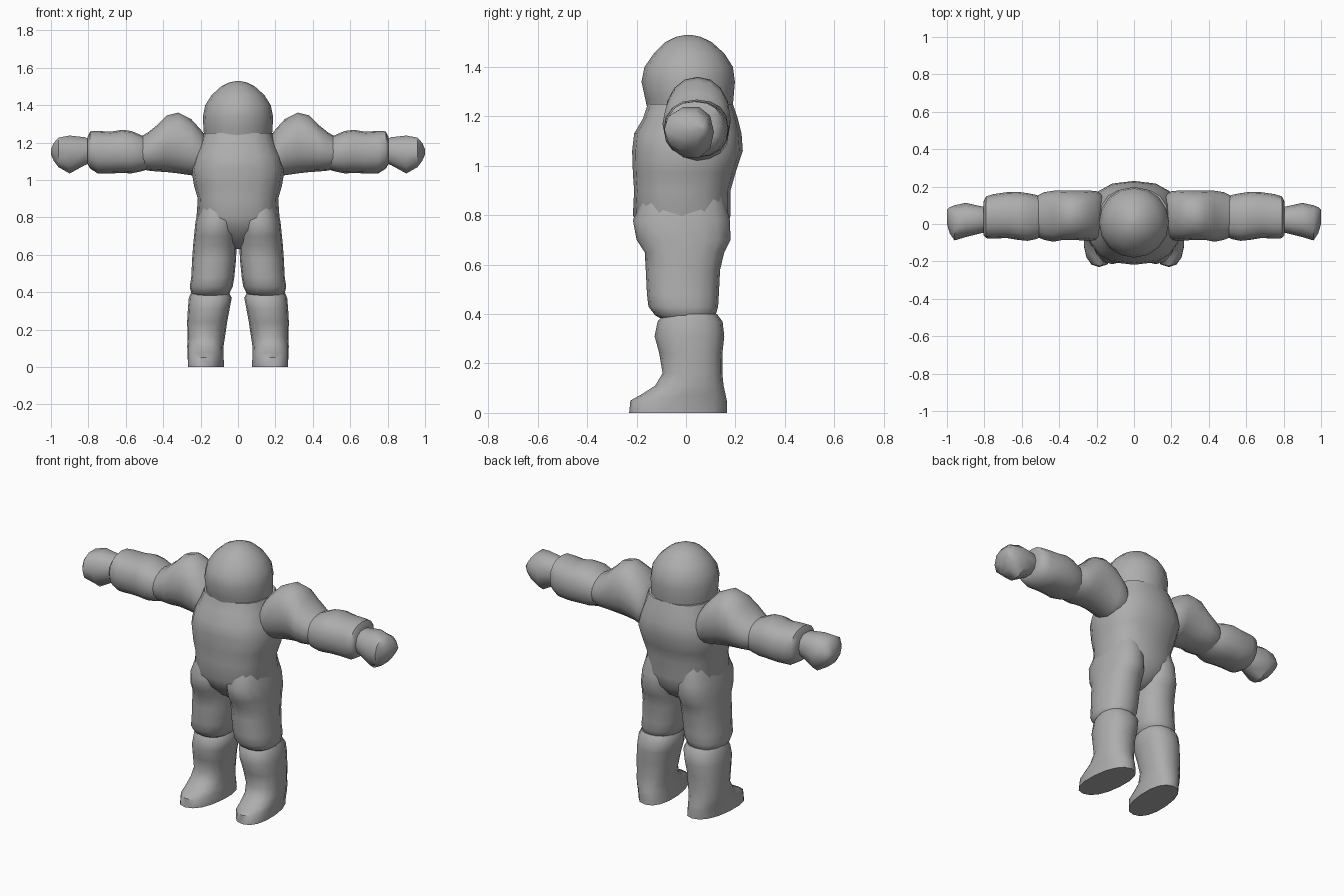
import bpy, bmesh, math

suit = bpy.data.materials.new("suit_grey")
suit.diffuse_color = (0.42, 0.42, 0.42, 1)


def loft(name, rings, axis="z", sides=16, power=2.3, mirror=False, splay=0.0):
    """Skin rounded cross-sections given as (position, a_min, a_max, b_min, b_max)."""
    bm = bmesh.new()
    loops = []
    for p, a0, a1, b0, b1 in rings:
        loop = []
        for i in range(sides):
            t = 2 * math.pi * i / sides
            c, s = math.cos(t), math.sin(t)
            a = (a0 + a1) / 2 + (a1 - a0) / 2 * math.copysign(abs(c) ** (2 / power), c)
            b = (b0 + b1) / 2 + (b1 - b0) / 2 * math.copysign(abs(s) ** (2 / power), s)
            if axis == "z":
                co = (a - splay * b * max(0, 1 - p / 0.2), b, p)
            else:
                co = (p, a, b)
            loop.append(bm.verts.new(co))
        loops.append(loop)
    for lo, hi in zip(loops, loops[1:]):
        for i in range(sides):
            j = (i + 1) % sides
            bm.faces.new((lo[i], lo[j], hi[j], hi[i]))
    bm.faces.new(loops[0][::-1])
    bm.faces.new(loops[-1])
    bmesh.ops.recalc_face_normals(bm, faces=bm.faces)
    mesh = bpy.data.meshes.new(name)
    bm.to_mesh(mesh)
    bm.free()
    mesh.materials.append(suit)
    obj = bpy.data.objects.new(name, mesh)
    bpy.context.collection.objects.link(obj)
    if mirror:
        mod = obj.modifiers.new("Mirror", "MIRROR")
        mod.use_mirror_merge = False
    bpy.ops.object.select_all(action="DESELECT")
    obj.select_set(True)
    bpy.context.view_layer.objects.active = obj
    bpy.ops.object.shade_smooth_by_angle(angle=math.radians(50))
    return obj


# Torso: from the crotch up to the collar
loft("torso", [
    (0.63, -0.03, 0.03, -0.06, 0.06),
    (0.67, -0.10, 0.10, -0.12, 0.12),
    (0.73, -0.19, 0.19, -0.18, 0.165),
    (0.80, -0.222, 0.222, -0.215, 0.18),
    (0.90, -0.215, 0.215, -0.21, 0.18),
    (0.97, -0.235, 0.235, -0.215, 0.20),
    (1.06, -0.25, 0.25, -0.218, 0.23),
    (1.13, -0.23, 0.23, -0.21, 0.225),
    (1.19, -0.205, 0.205, -0.175, 0.21),
    (1.25, -0.185, 0.185, -0.155, 0.19),
], power=2.5)

# Helmet: rounded dome with a slight step at the collar
loft("helmet", [
    (1.20, -0.175, 0.175, -0.15, 0.185),
    (1.27, -0.185, 0.185, -0.165, 0.192),
    (1.34, -0.187, 0.187, -0.18, 0.198),
    (1.40, -0.175, 0.175, -0.168, 0.19),
    (1.455, -0.14, 0.14, -0.13, 0.155),
    (1.50, -0.09, 0.09, -0.085, 0.105),
    (1.522, -0.045, 0.045, -0.04, 0.06),
    (1.53, -0.005, 0.005, 0.0, 0.02),
], power=2.0)

# Trouser legs, with a cuff that overhangs the boot
loft("leg", [
    (0.88, 0.02, 0.20, -0.17, 0.15),
    (0.78, 0.005, 0.227, -0.215, 0.178),
    (0.70, 0.005, 0.235, -0.20, 0.18),
    (0.65, 0.008, 0.24, -0.167, 0.155),
    (0.58, 0.010, 0.245, -0.163, 0.138),
    (0.48, 0.020, 0.25, -0.158, 0.133),
    (0.43, 0.028, 0.258, -0.152, 0.13),
    (0.395, 0.045, 0.25, -0.125, 0.12),
    (0.375, 0.07, 0.23, -0.09, 0.10),
], mirror=True)

# Boots, with toes pointing forward and slightly out
loft("boot", [
    (0.0, 0.072, 0.265, -0.23, 0.165),
    (0.05, 0.075, 0.267, -0.225, 0.165),
    (0.075, 0.077, 0.27, -0.18, 0.16),
    (0.11, 0.078, 0.272, -0.125, 0.152),
    (0.16, 0.070, 0.27, -0.095, 0.147),
    (0.24, 0.058, 0.272, -0.108, 0.147),
    (0.31, 0.045, 0.268, -0.127, 0.155),
    (0.37, 0.033, 0.263, -0.115, 0.148),
    (0.40, 0.05, 0.25, -0.09, 0.125),
], mirror=True, splay=0.08)

# Shoulder and upper sleeve
loft("upper_arm", [
    (0.16, -0.06, 0.15, 1.03, 1.22),
    (0.20, -0.085, 0.175, 1.01, 1.27),
    (0.25, -0.09, 0.18, 1.025, 1.325),
    (0.32, -0.085, 0.178, 1.035, 1.36),
    (0.38, -0.085, 0.18, 1.042, 1.345),
    (0.43, -0.095, 0.178, 1.045, 1.295),
    (0.48, -0.085, 0.17, 1.05, 1.255),
    (0.53, -0.065, 0.145, 1.06, 1.225),
], axis="x", mirror=True, power=2.1)

# Forearm sleeve with open-looking cuff
loft("forearm", [
    (0.47, -0.05, 0.13, 1.06, 1.22),
    (0.52, -0.08, 0.155, 1.045, 1.24),
    (0.57, -0.09, 0.165, 1.035, 1.262),
    (0.62, -0.085, 0.172, 1.037, 1.268),
    (0.68, -0.075, 0.17, 1.035, 1.258),
    (0.75, -0.078, 0.16, 1.035, 1.262),
    (0.79, -0.076, 0.148, 1.06, 1.26),
    (0.805, -0.06, 0.12, 1.085, 1.23),
], axis="x", mirror=True)

# Mitten hands
loft("hand", [
    (0.77, -0.04, 0.09, 1.10, 1.21),
    (0.82, -0.05, 0.095, 1.075, 1.232),
    (0.90, -0.07, 0.113, 1.03, 1.242),
    (0.96, -0.088, 0.10, 1.065, 1.23),
    (0.985, -0.05, 0.09, 1.10, 1.20),
    (1.0, 0.0, 0.075, 1.135, 1.165),
], axis="x", sides=10, mirror=True)
